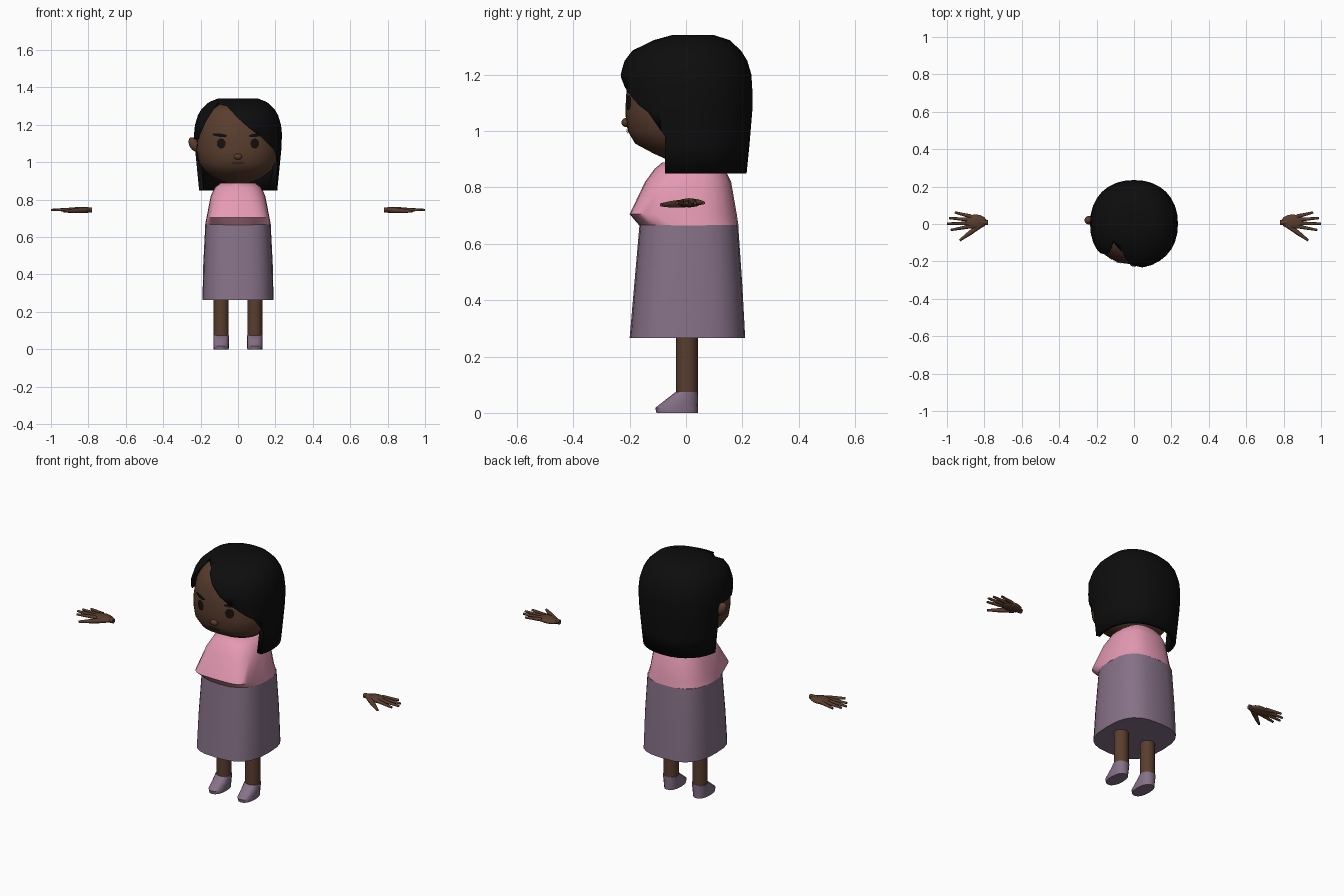
import bpy, bmesh, math
from mathutils import Vector, Matrix
from mathutils.bvhtree import BVHTree

cube = bpy.data.objects.get("Cube")
if cube:
    bpy.data.objects.remove(cube, do_unlink=True)


def material(name, rgb):
    m = bpy.data.materials.new(name)
    m.use_nodes = True
    m.diffuse_color = (*rgb, 1)
    m.node_tree.nodes["Principled BSDF"].inputs["Base Color"].default_value = (*rgb, 1)
    return m


SKIN = material("brown skin", (0.1, 0.047, 0.027))
LIPS = material("dark brown lips", (0.055, 0.027, 0.018))
HAIR = material("black hair", (0.004, 0.004, 0.004))
EYE = material("dark eye", (0.008, 0.005, 0.004))
PINK = material("pink cloth", (0.78, 0.32, 0.45))
PURPLE = material("dusty purple cloth", (0.24, 0.165, 0.245))


def finish(name, bm, mat, angle=40):
    mesh = bpy.data.meshes.new(name)
    bm.to_mesh(mesh)
    bm.free()
    obj = bpy.data.objects.new(name, mesh)
    bpy.context.collection.objects.link(obj)
    if mat:
        mesh.materials.append(mat)
    activate(obj)
    bpy.ops.object.shade_smooth_by_angle(angle=math.radians(angle))
    return obj


def activate(obj):
    bpy.ops.object.select_all(action="DESELECT")
    obj.select_set(True)
    bpy.context.view_layer.objects.active = obj


def loft(rings, power=2.2, segs=24, cx=0.0, open_bottom=False):
    """Stack rounded rings: (z, half width, front y, back y[, front squareness])."""
    bm = bmesh.new()
    loops = []
    for z, hx, yf, yb, *square in rings:
        loop = []
        for i in range(segs):
            a = 2 * math.pi * i / segs
            c, s = math.cos(a), math.sin(a)
            n = square[0] if square and s < 0 else power
            x = math.copysign(abs(c) ** (2 / n), c) * hx
            y = math.copysign(abs(s) ** (2 / n), s) * (yb - yf) / 2
            loop.append(bm.verts.new((cx + x, (yf + yb) / 2 + y, z)))
        loops.append(loop)
    for low, high in zip(loops, loops[1:]):
        for i in range(segs):
            j = (i + 1) % segs
            bm.faces.new((low[i], low[j], high[j], high[i]))
    bottom = bm.faces.new(loops[0][::-1])
    bm.faces.new(loops[-1])
    bmesh.ops.recalc_face_normals(bm, faces=bm.faces)
    if open_bottom:
        bmesh.ops.delete(bm, geom=[bottom], context="FACES_ONLY")
    return bm


def ball(bm, centre, radii, tilt=0.0):
    mat = Matrix.Translation(centre) @ Matrix.Rotation(tilt, 4, "Y") @ Matrix.Diagonal((*radii, 1))
    bmesh.ops.create_uvsphere(bm, u_segments=14, v_segments=9, radius=1, matrix=mat)


def rod(bm, a, b, r1, r2):
    a, b = Vector(a), Vector(b)
    d = b - a
    mat = Matrix.Translation((a + b) / 2) @ d.to_track_quat("Z", "Y").to_matrix().to_4x4()
    bmesh.ops.create_cone(bm, cap_ends=True, segments=8, radius1=r1, radius2=r2,
                          depth=d.length, matrix=mat)


# Dress: flared skirt and a top with a jutting front hem
finish("skirt", loft([(0.265, 0.19, -0.2, 0.21), (0.45, 0.186, -0.184, 0.2),
                      (0.667, 0.175, -0.165, 0.185)], 2.8), PURPLE)
finish("top", loft([(0.665, 0.176, -0.166, 0.186), (0.705, 0.168, -0.2, 0.18, 4.5),
                    (0.82, 0.146, -0.145, 0.16, 3), (0.865, 0.125, -0.112, 0.138),
                    (0.888, 0.095, -0.085, 0.12)], 2.6), PINK)

# Head
head_bm = loft([(0.885, 0.05, -0.04, 0.07), (0.9, 0.09, -0.07, 0.09), (0.92, 0.132, -0.115, 0.11),
                (0.955, 0.18, -0.18, 0.14), (1.0, 0.21, -0.207, 0.17), (1.06, 0.221, -0.215, 0.19),
                (1.12, 0.22, -0.213, 0.2), (1.2, 0.205, -0.205, 0.2), (1.27, 0.17, -0.172, 0.17),
                (1.315, 0.11, -0.115, 0.12)], 2.2, 32)
face_tree = BVHTree.FromBMesh(head_bm)
finish("head", head_bm, SKIN, 60)

nose = bmesh.new()
ball(nose, (0, -0.213, 1.03), (0.022, 0.016, 0.016))
finish("nose", nose, SKIN, 60)
ear = bmesh.new()
ball(ear, (-0.235, 0.02, 1.095), (0.026, 0.024, 0.042), -0.5)
finish("right_ear", ear, SKIN, 60)


def face_plate(name, x, z, rx, rz, mat, tilt=0.0):
    """Thin oval laid on the face."""
    bm = bmesh.new()
    place = (Matrix.Translation((x, 0, z)) @ Matrix.Rotation(tilt, 4, "Y")
             @ Matrix.Diagonal((rx, 1, rz, 1)) @ Matrix.Rotation(math.pi / 2, 4, "X"))
    bmesh.ops.create_circle(bm, cap_ends=True, cap_tris=True, segments=20, radius=1, matrix=place)
    for v in bm.verts:
        hit = face_tree.ray_cast(Vector((v.co.x, -1, v.co.z)), Vector((0, 1, 0)))[0]
        v.co.y = hit.y - 0.005
    finish(name, bm, mat)


for side, s in (("left", 1), ("right", -1)):
    face_plate(side + "_eye", 0.09 * s, 1.1, 0.023, 0.027, EYE)
    face_plate(side + "_brow", 0.098 * s, 1.145, 0.04, 0.009, HAIR, -0.12 * s)
face_plate("mouth", 0, 0.997, 0.035, 0.008, LIPS)

# Hair: a hollow bob with a swept fringe opening cut out
hair = finish("hair", loft([(0.85, 0.21, -0.2, 0.215), (0.95, 0.22, -0.215, 0.225),
                            (1.07, 0.232, -0.227, 0.235), (1.15, 0.235, -0.233, 0.235),
                            (1.2, 0.23, -0.235, 0.232), (1.25, 0.215, -0.217, 0.217),
                            (1.285, 0.195, -0.19, 0.195), (1.322, 0.155, -0.115, 0.155),
                            (1.34, 0.11, -0.05, 0.1)], 2.2, 32, open_bottom=True), HAIR)
shell = hair.modifiers.new("thickness", "SOLIDIFY")
shell.thickness, shell.offset = 0.025, -1


def cutter(name, outline, y_back):
    bm = bmesh.new()
    face = bm.faces.new([bm.verts.new((x, -0.5, z)) for x, z in outline])
    out = bmesh.ops.extrude_face_region(bm, geom=[face])["geom"]
    moved = [v for v in out if isinstance(v, bmesh.types.BMVert)]
    bmesh.ops.translate(bm, verts=moved, vec=(0, y_back + 0.5, 0))
    bmesh.ops.recalc_face_normals(bm, faces=bm.faces)
    obj = finish(name, bm, None)
    obj.hide_render = True
    return obj


fringe = [(-0.11, 1.315), (-0.17, 1.22), (-0.215, 1.12), (-0.3, 1.1), (-0.3, 0.8), (0.225, 0.8),
          (0.216, 0.92), (0.21, 1.0), (0.195, 1.065), (0.13, 1.13), (0.065, 1.18),
          (0, 1.235), (-0.06, 1.3)]
temple = [(-0.3, 0.8), (-0.1, 0.8), (-0.1, 1.125), (-0.3, 1.125)]
cutters = [cutter("fringe_cutter", fringe, -0.075), cutter("temple_cutter", temple, 0.035)]
for c in cutters:
    cut = hair.modifiers.new(c.name, "BOOLEAN")
    cut.operation, cut.solver, cut.object = "DIFFERENCE", "EXACT", c
activate(hair)
for m in list(hair.modifiers):
    bpy.ops.object.modifier_apply(modifier=m.name)
for c in cutters:
    bpy.data.objects.remove(c, do_unlink=True)

# Legs, shoes and floating hands
fingers = [(0.04, 0.958, 0.062), (0.022, 0.99, 0.032), (0.004, 1.0, 0.002), (-0.012, 0.98, -0.032)]
for side, s in (("left", 1), ("right", -1)):
    finish(side + "_leg", loft([(0.06, 0.04, -0.035, 0.042), (0.3, 0.04, -0.035, 0.042)],
                               2, 16, 0.09 * s), SKIN)
    finish(side + "_shoe", loft([(0, 0.04, -0.105, 0.042), (0.018, 0.042, -0.109, 0.043),
                                 (0.05, 0.042, -0.068, 0.043), (0.074, 0.042, -0.037, 0.043)],
                                2.3, 16, 0.09 * s), PURPLE)
    hand = bmesh.new()
    ball(hand, (0.848 * s, 0.012, 0.745), (0.062, 0.04, 0.016))
    rod(hand, (0.78 * s, 0.008, 0.745), (0.83 * s, 0.01, 0.745), 0.013, 0.017)
    for y0, x1, y1 in fingers:
        rod(hand, (0.87 * s, y0, 0.748), (x1 * s, y1, 0.745), 0.011, 0.006)
    rod(hand, (0.82 * s, -0.005, 0.743), (0.88 * s, -0.05, 0.74), 0.015, 0.012)
    rod(hand, (0.88 * s, -0.05, 0.74), (0.932 * s, -0.088, 0.738), 0.012, 0.006)
    finish(side + "_hand", hand, SKIN, 60)
